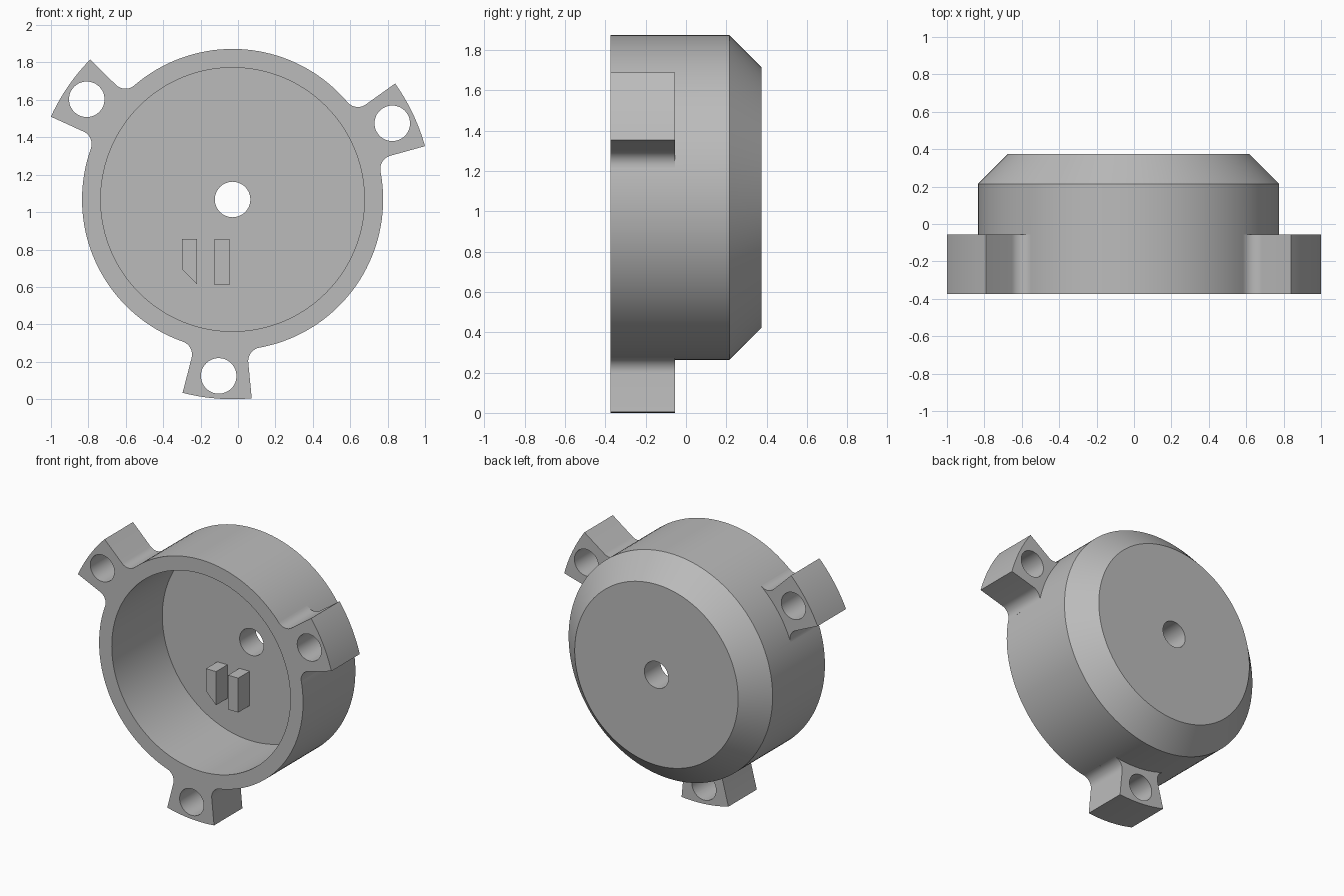
import bpy, bmesh
from math import sin, cos, asin, sqrt, pi, radians, atan2
from mathutils import Vector

if "Cube" in bpy.data.objects:
    bpy.data.objects.remove(bpy.data.objects["Cube"], do_unlink=True)

CX, CZ = -0.029, 1.0675            # axis of the cup
FRONT, LUG_BACK, FLOOR, SHOULDER, BACK = -0.375, -0.055, 0.195, 0.215, 0.375
R_OUT, R_IN, R_BACK, R_LUG, R_HOLE = 0.805, 0.705, 0.645, 1.0675, 0.095
FILLET, HALF = 0.073, radians(10)
SEG = 144

grey = bpy.data.materials.new("light grey")
grey.use_nodes = True
COLOUR = (0.5, 0.5, 0.5, 1)
grey.diffuse_color = COLOUR
grey.node_tree.nodes["Principled BSDF"].inputs["Base Color"].default_value = COLOUR


def finish(name, bm):
    bmesh.ops.recalc_face_normals(bm, faces=bm.faces)
    mesh = bpy.data.meshes.new(name)
    bm.to_mesh(mesh)
    bm.free()
    mesh.materials.append(grey)
    ob = bpy.data.objects.new(name, mesh)
    bpy.context.collection.objects.link(ob)
    return ob


def prism(name, outline, y0, y1):
    """Extrude an (x, z) outline along y."""
    bm = bmesh.new()
    face = bm.faces.new([bm.verts.new((x, y0, z)) for x, z in outline])
    new = bmesh.ops.extrude_face_region(bm, geom=[face])["geom"]
    bmesh.ops.translate(bm, vec=(0, y1 - y0, 0),
                        verts=[v for v in new if isinstance(v, bmesh.types.BMVert)])
    return finish(name, bm)


def lathe(name, profile):
    """Turn an (r, y) profile round the cup axis, capping both ends."""
    bm = bmesh.new()
    rings = [[bm.verts.new((CX + r * cos(2 * pi * i / SEG), y, CZ + r * sin(2 * pi * i / SEG)))
              for i in range(SEG)] for r, y in profile]
    for a, b in zip(rings, rings[1:]):
        for i in range(SEG):
            j = (i + 1) % SEG
            bm.faces.new((a[i], a[j], b[j], b[i]))
    bm.faces.new(rings[0])
    bm.faces.new(rings[-1])
    return finish(name, bm)


def polar(r, a):
    return Vector((CX + r * cos(a), CZ + r * sin(a)))


def circle(centre, r, n=48):
    return [centre + Vector((cos(2 * pi * i / n), sin(2 * pi * i / n))) * r for i in range(n)]


def fillet(mid, side):
    """Arc from the cup wall to the radial flank of a lug."""
    rc = R_OUT + FILLET
    ac = mid + side * (HALF + asin(FILLET / rc))
    c = polar(rc, ac)
    start = polar(R_OUT, ac) - c
    end = polar(sqrt(rc * rc - FILLET * FILLET), mid + side * HALF) - c
    a0, a1 = atan2(start.y, start.x), atan2(end.y, end.x)
    turn = (a1 - a0 + pi) % (2 * pi) - pi
    return [c + FILLET * Vector((cos(a0 + turn * i / 10), sin(a0 + turn * i / 10)))
            for i in range(11)]


def boolean(target, tool, operation):
    m = target.modifiers.new(operation.title(), "BOOLEAN")
    m.operation, m.solver, m.object = operation, "EXACT", tool
    bpy.ops.object.select_all(action="DESELECT")
    bpy.context.view_layer.objects.active = target
    target.select_set(True)
    bpy.ops.object.modifier_apply(modifier=m.name)
    bpy.data.objects.remove(tool, do_unlink=True)


# Cup with chamfered back and open front
cup = lathe("cup_body", [(R_IN, FLOOR), (R_IN, FRONT), (R_OUT, FRONT),
                         (R_OUT, SHOULDER), (R_BACK, BACK)])

# Three filleted mounting lugs, each with a screw hole
for k in range(3):
    mid = radians(25.5 + 120 * k)
    left, right = fillet(mid, 1), fillet(mid, -1)
    rim = [polar(R_LUG, mid + HALF * (i / 6 - 1)) for i in range(13)]
    spread = HALF + asin(FILLET / (R_OUT + FILLET))
    root = [polar(R_OUT - 0.05, mid + spread * (1 - i / 4)) for i in range(9)]
    boolean(cup, prism("lug", right + rim + left[::-1] + root, FRONT, LUG_BACK), "UNION")
    boolean(cup, prism("screw_hole", circle(polar(0.946, mid), R_HOLE), -0.6, 0), "DIFFERENCE")

# Centre hole through the floor
boolean(cup, prism("centre_hole", circle(polar(0, 0), R_HOLE), 0, 0.6), "DIFFERENCE")

# Two pegs standing on the floor, one with a slanted foot
pegs = [prism("square_peg", [(-0.125, 0.61), (-0.045, 0.61), (-0.045, 0.855), (-0.125, 0.855)],
              0.067, FLOOR + 0.01),
        prism("slanted_peg", [(-0.3, 0.695), (-0.22, 0.615), (-0.22, 0.855), (-0.3, 0.855)],
              0.067, FLOOR + 0.01)]

bpy.ops.object.select_all(action="DESELECT")
cup.select_set(True)
bpy.context.view_layer.objects.active = cup
bpy.ops.object.shade_smooth_by_angle(angle=radians(25))
